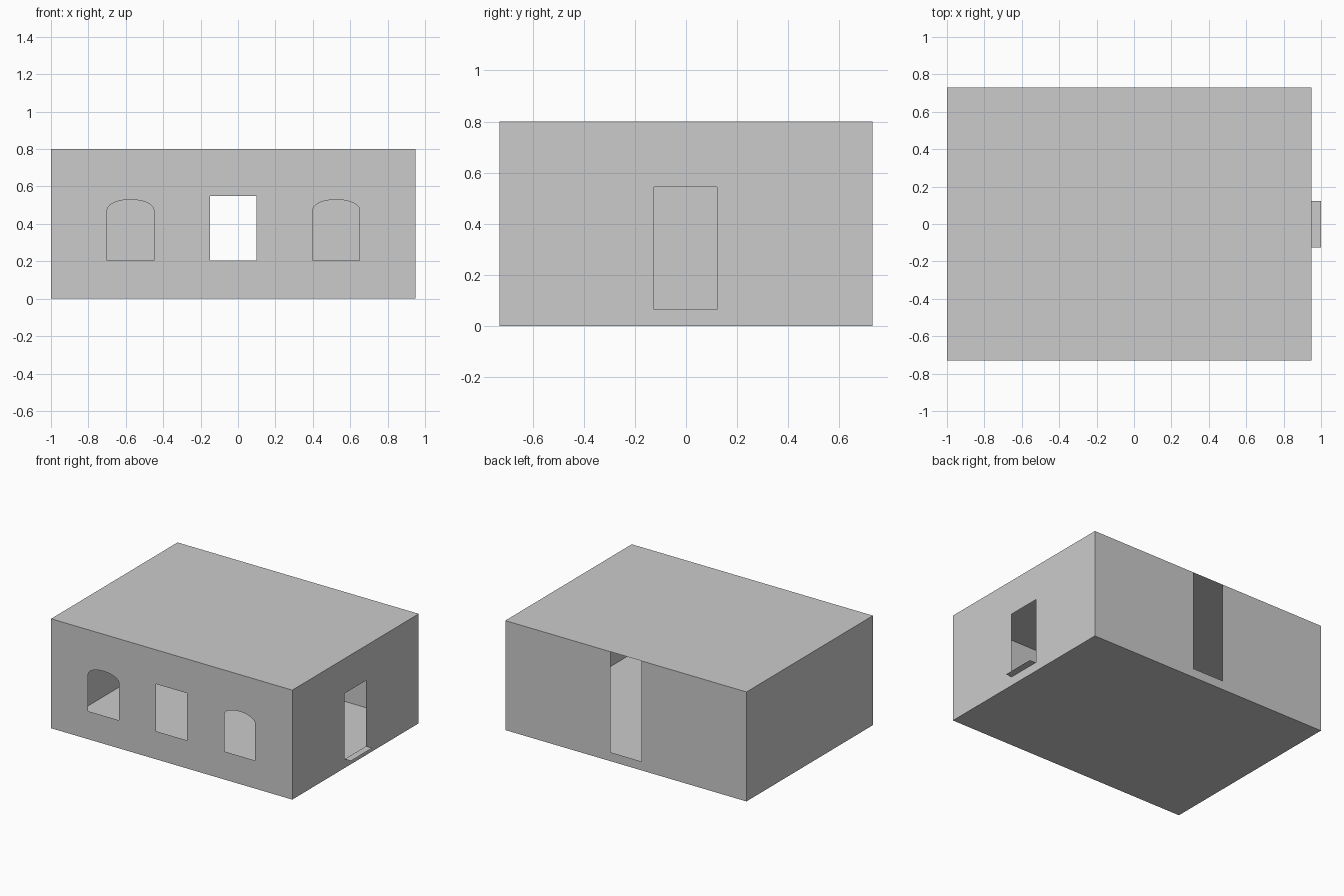
import bpy, bmesh, math
from mathutils import Vector

if "Cube" in bpy.data.objects:
    bpy.data.objects.remove(bpy.data.objects["Cube"])

X0, X1, Y, H = -1.0, 0.95, 0.73, 0.8


def rect(a0, a1, b0, b1):
    return [(a0, b0), (a1, b0), (a1, b1), (a0, b1)]


def arch(a0, a1, b0, spring, top, n=12):
    c, r = (a0 + a1) / 2, (a1 - a0) / 2
    curve = [(c + r * math.cos(math.pi * i / n),
              spring + (top - spring) * math.sin(math.pi * i / n))
             for i in range(n + 1)]
    return [(a0, b0), (a1, b0)] + curve


def sheet(name, loops, place, normal):
    """Flat thin panel: the first loop is the outline, the others are holes."""
    normal = Vector(normal)
    bm = bmesh.new()
    edges = []
    for loop in loops:
        vs = [bm.verts.new(place(a, b)) for a, b in loop]
        edges += [bm.edges.new((vs[i - 1], vs[i])) for i in range(len(vs))]
    if len(loops) == 1:
        bm.faces.new(list(bm.verts))
    else:
        bmesh.ops.triangle_fill(bm, edges=edges, use_beauty=True, normal=normal)
    bm.normal_update()
    for f in bm.faces:
        if f.normal.dot(normal) < 0:
            f.normal_flip()
    me = bpy.data.meshes.new(name)
    bm.to_mesh(me)
    bm.free()
    bpy.context.collection.objects.link(bpy.data.objects.new(name, me))


# Front wall: square window between two arched windows
sheet("front_wall",
      [rect(X0, X1, 0, H),
       arch(-0.70, -0.45, 0.205, 0.475, 0.53),
       rect(-0.15, 0.10, 0.205, 0.55),
       arch(0.40, 0.65, 0.205, 0.475, 0.53)],
      lambda a, b: (a, -Y, b), (0, -1, 0))

# Back wall: tall slot open up to the roof
sheet("back_wall",
      [[(X0, 0), (X1, 0), (X1, H), (0.10, H), (0.10, 0.065),
        (-0.15, 0.065), (-0.15, H), (X0, H)]],
      lambda a, b: (a, Y, b), (0, 1, 0))

# Side walls: doorway on the right, solid on the left
sheet("right_wall", [rect(-Y, Y, 0, H), rect(-0.125, 0.122, 0.065, 0.545)],
      lambda a, b: (X1, a, b), (1, 0, 0))
sheet("left_wall", [rect(-Y, Y, 0, H)], lambda a, b: (X0, a, b), (-1, 0, 0))

# Roof, floor and the thin door sill
sheet("roof", [rect(X0, X1, -Y, Y)], lambda a, b: (a, b, H), (0, 0, 1))
sheet("floor", [rect(X0, X1, -Y, Y)], lambda a, b: (a, b, 0), (0, 0, -1))
sheet("door_sill", [rect(X1, 1.0, -0.125, 0.122)],
      lambda a, b: (a, b, 0.065), (0, 0, 1))
